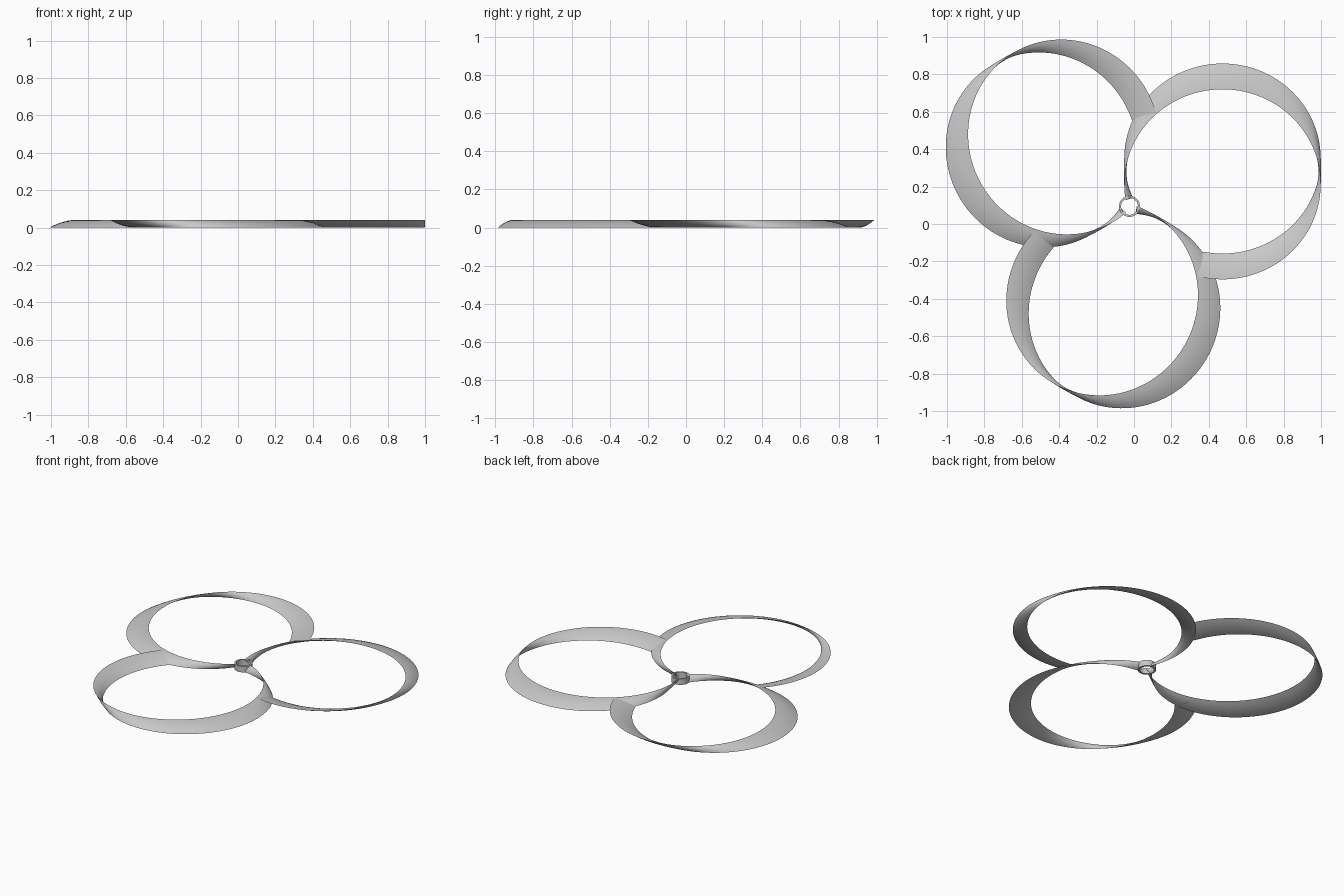
import bpy, bmesh, math
from mathutils import Vector, Matrix

cube = bpy.data.objects.get("Cube")
if cube:
    bpy.data.objects.remove(cube, do_unlink=True)

HUB = Vector((-0.024, 0.094, 0))
HEIGHT = 0.04
STEPS = 120      # sections along each loop
CHORD = 6        # divisions across the blade

grey = bpy.data.materials.new("light_grey")
grey.use_nodes = True
colour = (0.58, 0.58, 0.58, 1)
grey.diffuse_color = colour
grey.node_tree.nodes["Principled BSDF"].inputs["Base Color"].default_value = colour


def add_object(name, bm):
    bmesh.ops.recalc_face_normals(bm, faces=bm.faces)
    mesh = bpy.data.meshes.new(name)
    bm.to_mesh(mesh)
    bm.free()
    mesh.materials.append(grey)
    obj = bpy.data.objects.new(name, mesh)
    bpy.context.collection.objects.link(obj)
    bpy.ops.object.select_all(action='DESELECT')
    obj.select_set(True)
    bpy.context.view_layer.objects.active = obj
    bpy.ops.object.shade_smooth_by_angle(angle=math.radians(35))
    return obj


def bridge(bm, rings, closed):
    pairs = list(zip(rings, rings[1:]))
    if closed:
        pairs.append((rings[-1], rings[0]))
    for a, b in pairs:
        n = len(a)
        for i in range(n):
            bm.faces.new((a[i], a[(i + 1) % n], b[(i + 1) % n], b[i]))


def edge_point(phi, side):
    """Lower (side 1) or upper (side -1) edge of the loop, relative to the hub."""
    theta = phi - side * math.radians(7.7) * math.cos(phi)
    return Vector((0.497 + 0.525 * math.cos(theta),
                   0.187 + side * 0.069 + 0.508 * math.sin(theta),
                   0 if side > 0 else HEIGHT))


def blade_section(phi):
    """Thin lens between the two edges of the blade."""
    low, high = edge_point(phi, 1), edge_point(phi, -1)
    ahead = edge_point(phi + 0.01, 1) + edge_point(phi + 0.01, -1)
    normal = (ahead - low - high).cross(high - low).normalized()

    def point(t, face):
        return low.lerp(high, t) + normal * face * 0.028 * t * (1 - t)

    up = [point(i / CHORD, 1) for i in range(CHORD + 1)]
    down = [point(i / CHORD, -1) for i in range(CHORD - 1, 0, -1)]
    return up + down


# Three looped blades, each ending on its neighbour
start, end = math.radians(197), math.radians(-103)
for k in range(3):
    turn = Matrix.Translation(HUB) @ Matrix.Rotation(k * math.tau / 3, 4, 'Z')
    bm = bmesh.new()
    rings = []
    for s in range(STEPS + 1):
        phi = start + (end - start) * s / STEPS
        rings.append([bm.verts.new(turn @ p) for p in blade_section(phi)])
    bridge(bm, rings, False)
    bm.faces.new(rings[0])
    bm.faces.new(rings[-1])
    add_object(f"loop_blade_{k + 1}", bm)

# Hub ring with a through hole
bm = bmesh.new()
profile = [(0.056, 0), (0.056, HEIGHT), (0.045, HEIGHT), (0.045, 0)]
rings = []
for s in range(48):
    a = math.tau * s / 48
    rings.append([bm.verts.new(HUB + Vector((r * math.cos(a), r * math.sin(a), z)))
                  for r, z in profile])
bridge(bm, rings, True)
add_object("hub_ring", bm)
